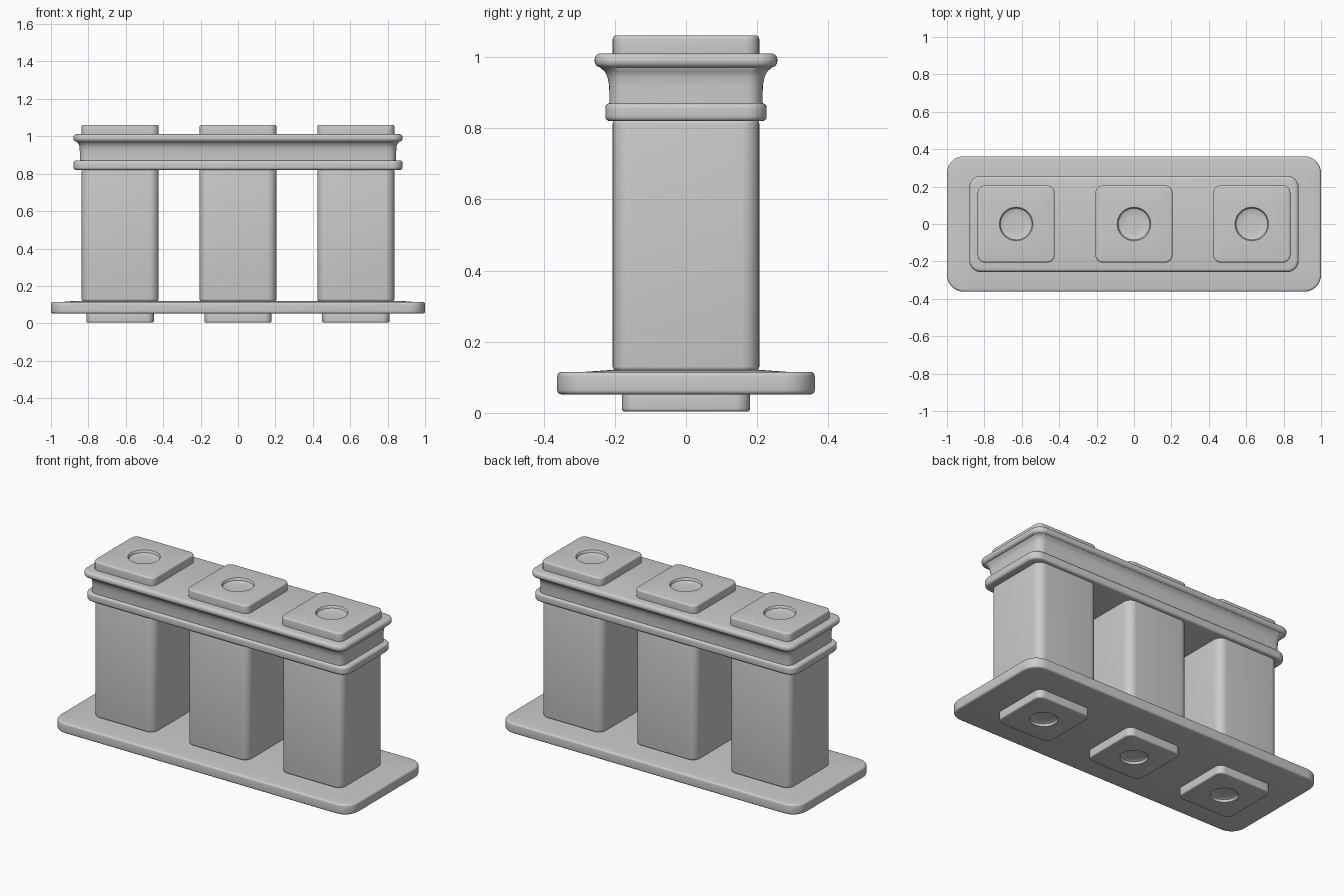
import bpy, bmesh
from math import sin, cos, pi, radians

if "Cube" in bpy.data.objects:
    bpy.data.objects.remove(bpy.data.objects["Cube"])

SEG = 8


def ring(cx, hx, hy, r, z):
    """Rounded rectangle outline at height z (hx = hy = r gives a circle)."""
    pts = []
    for i, (sx, sy) in enumerate([(1, 1), (-1, 1), (-1, -1), (1, -1)]):
        for k in range(SEG + 1):
            a = (i + k / SEG) * pi / 2
            pts.append((cx + sx * (hx - r) + r * cos(a), sy * (hy - r) + r * sin(a), z))
    return pts


def loft(name, cx, rings):
    """Skin a stack of (hx, hy, corner radius, z) outlines and close both ends."""
    bm = bmesh.new()
    loops = [[bm.verts.new(p) for p in ring(cx, *q)] for q in rings]
    n = len(loops[0])
    for a, b in zip(loops, loops[1:]):
        for i in range(n):
            j = (i + 1) % n
            bm.faces.new((a[i], a[j], b[j], b[i]))
    bm.faces.new(loops[0][::-1])
    bm.faces.new(loops[-1])
    bmesh.ops.remove_doubles(bm, verts=bm.verts, dist=1e-5)
    bmesh.ops.recalc_face_normals(bm, faces=bm.faces)
    me = bpy.data.meshes.new(name)
    bm.to_mesh(me)
    bm.free()
    ob = bpy.data.objects.new(name, me)
    bpy.context.collection.objects.link(ob)
    bpy.ops.object.select_all(action='DESELECT')
    ob.select_set(True)
    bpy.context.view_layer.objects.active = ob
    bpy.ops.object.shade_smooth_by_angle(angle=radians(35))
    return ob


def slab(hx, hy, r, z0, z1, e):
    """Outlines of a block with rounded bottom and top edges."""
    out = []
    for zc, start in ((z0 + e, -pi / 2), (z1 - e, 0)):
        for k in range(5):
            a = start + k * pi / 8
            d = e * (1 - cos(a))
            out.append((hx - d, hy - d, r - d, zc + e * sin(a)))
    return out


def dimple(rad, z, depth):
    """Circular recess; positive depth goes down from z."""
    prof = [(1, 0), (0.97, 0.15), (0.94, 0.7), (0.85, 0.9), (0.5, 1.0)]
    return [(rad * s, rad * s, rad * s, z - depth * t) for s, t in prof]


# base plate, rising very slightly under the pillars
loft("base_plate", 0, slab(1.0, 0.362, 0.09, 0.052, 0.115, 0.012)
     + [(0.93, 0.29, 0.07, 0.115), (0.87, 0.22, 0.05, 0.12)])

# pillars with their foot pads and top caps
for label, x in (("left", -0.63), ("middle", 0), ("right", 0.63)):
    loft(f"{label}_pillar", x, slab(0.206, 0.206, 0.05, 0.118, 0.825, 0.012))
    loft(f"{label}_foot", x, dimple(0.076, 0.004, -0.02)[::-1]
         + slab(0.18, 0.18, 0.04, 0.004, 0.06, 0.008))
    loft(f"{label}_cap", x, slab(0.206, 0.206, 0.04, 0.99, 1.061, 0.01)
         + dimple(0.09, 1.061, 0.02))

# header beam: lower band, waisted neck and flared top rim
neck = [(0.846, 0.215, 0.045, 0.871), (0.846, 0.216, 0.045, 0.92),
        (0.848, 0.221, 0.046, 0.945), (0.853, 0.229, 0.048, 0.96),
        (0.862, 0.24, 0.05, 0.97)]
rim = slab(0.88, 0.257, 0.06, 0.971, 1.011, 0.018)
loft("header_beam", 0, slab(0.88, 0.227, 0.06, 0.82, 0.871, 0.014) + neck + rim)
